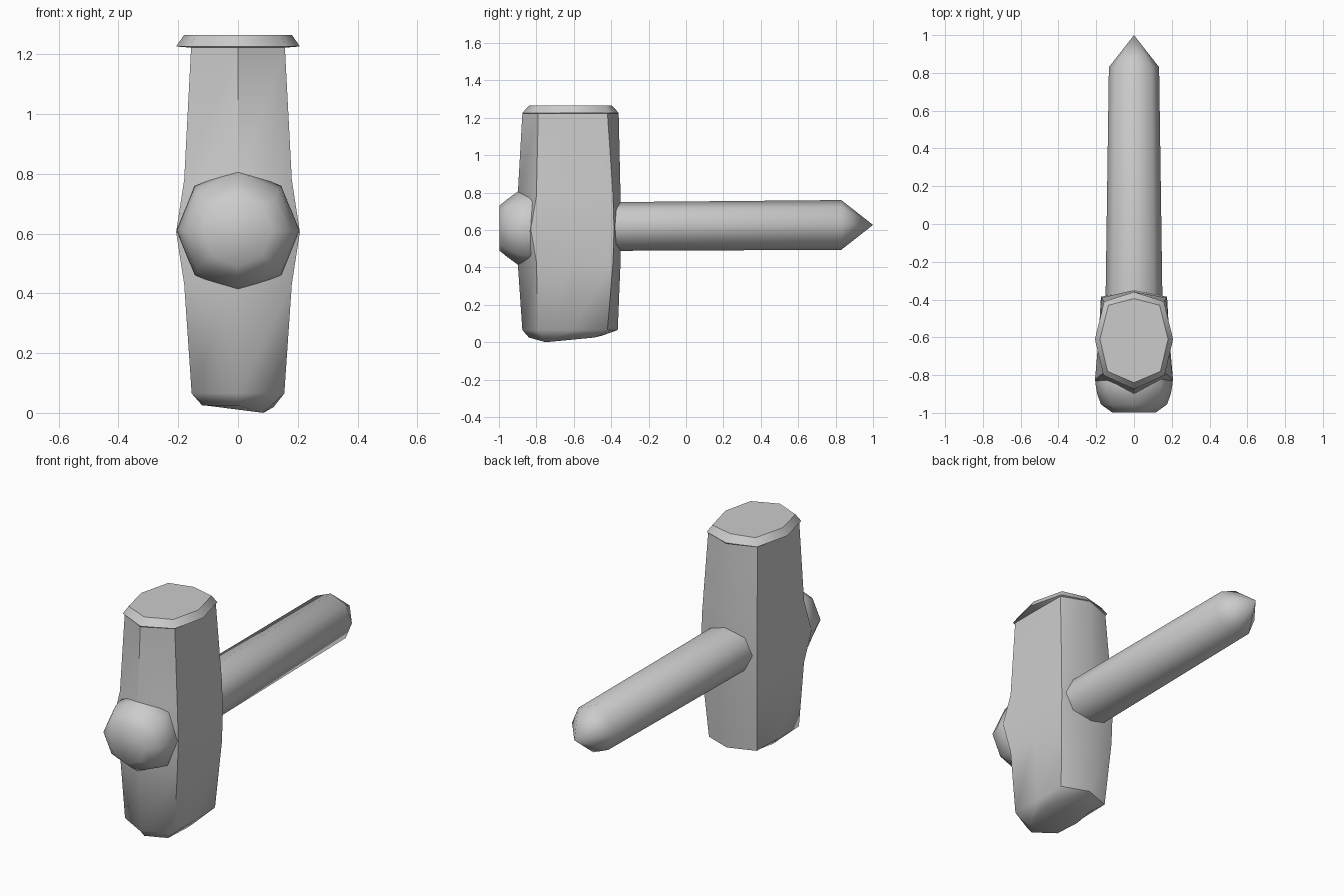
import bpy, bmesh, math

if "Cube" in bpy.data.objects:
    bpy.data.objects.remove(bpy.data.objects["Cube"])


def loft(name, rings, smooth_deg):
    """Skin a stack of equal-length point rings; a one-point ring makes a tip."""
    bm = bmesh.new()
    vs = [[bm.verts.new(p) for p in r] for r in rings]
    for a, b in zip(vs, vs[1:]):
        n = len(a)
        for i in range(n):
            j = (i + 1) % n
            bm.faces.new((a[i], a[j], b[0]) if len(b) == 1 else (a[i], a[j], b[j], b[i]))
    for end in (vs[0], vs[-1]):
        if len(end) > 2:
            bm.faces.new(end)
    bmesh.ops.recalc_face_normals(bm, faces=bm.faces)
    me = bpy.data.meshes.new(name)
    bm.to_mesh(me)
    bm.free()
    ob = bpy.data.objects.new(name, me)
    bpy.context.collection.objects.link(ob)
    bpy.ops.object.select_all(action='DESELECT')
    ob.select_set(True)
    bpy.context.view_layer.objects.active = ob
    bpy.ops.object.shade_smooth_by_angle(angle=math.radians(smooth_deg))
    return ob


def head_ring(z, yf, yb, xf, xs, xb, ycf=-0.79, ycb=-0.42):
    """Eight points: front, front corner, side, back corner, back, mirrored."""
    half = [(xf, ycf, z), (xs, -0.61, z), (xb, ycb, z)]
    return [(0, yf, z)] + half + [(0, yb, z)] + [(-x, y, c) for x, y, c in reversed(half)]


def octagon(y, rx, rz, cz):
    return [(rx * math.cos(k * math.pi / 4), y, cz + rz * math.sin(k * math.pi / 4))
            for k in range(8)]


# Hammer head: tilted bottom, tapered body, overhanging top face
bottom = [(0, -0.84, 0.025), (0.085, -0.75, 0.0), (0.12, -0.61, 0.02), (0.10, -0.49, 0.025),
          (0, -0.45, 0.035), (-0.10, -0.48, 0.03), (-0.12, -0.61, 0.025), (-0.11, -0.76, 0.025)]
loft("hammer_head", [
    bottom,
    head_ring(0.065, -0.875, -0.365, 0.155, 0.155, 0.15),
    head_ring(0.43, -0.90, -0.35, 0.18, 0.178, 0.172, -0.80, -0.39),
    head_ring(0.605, -0.91, -0.35, 0.207, 0.188, 0.175, -0.83, -0.385),
    head_ring(0.78, -0.90, -0.35, 0.18, 0.178, 0.172, -0.80, -0.39),
    head_ring(1.222, -0.875, -0.36, 0.157, 0.157, 0.155),
    head_ring(1.226, -0.875, -0.36, 0.162, 0.207, 0.158, -0.80, -0.41),
    head_ring(1.265, -0.84, -0.395, 0.14, 0.18, 0.135, -0.78, -0.43),
], 50)

# Rounded knob on the front where the handle passes through
loft("front_knob", [octagon(y, rx, rz, 0.61) for y, rx, rz in
                    ((-0.72, 0.17, 0.18), (-0.84, 0.205, 0.21), (-0.90, 0.195, 0.195),
                     (-0.955, 0.175, 0.155), (-0.998, 0.115, 0.12))], 60)

# Handle with a pointed end
loft("handle", [octagon(-0.5, 0.152, 0.13, 0.618),
                octagon(0.83, 0.133, 0.133, 0.627),
                [(0, 1.0, 0.627)]], 50)
